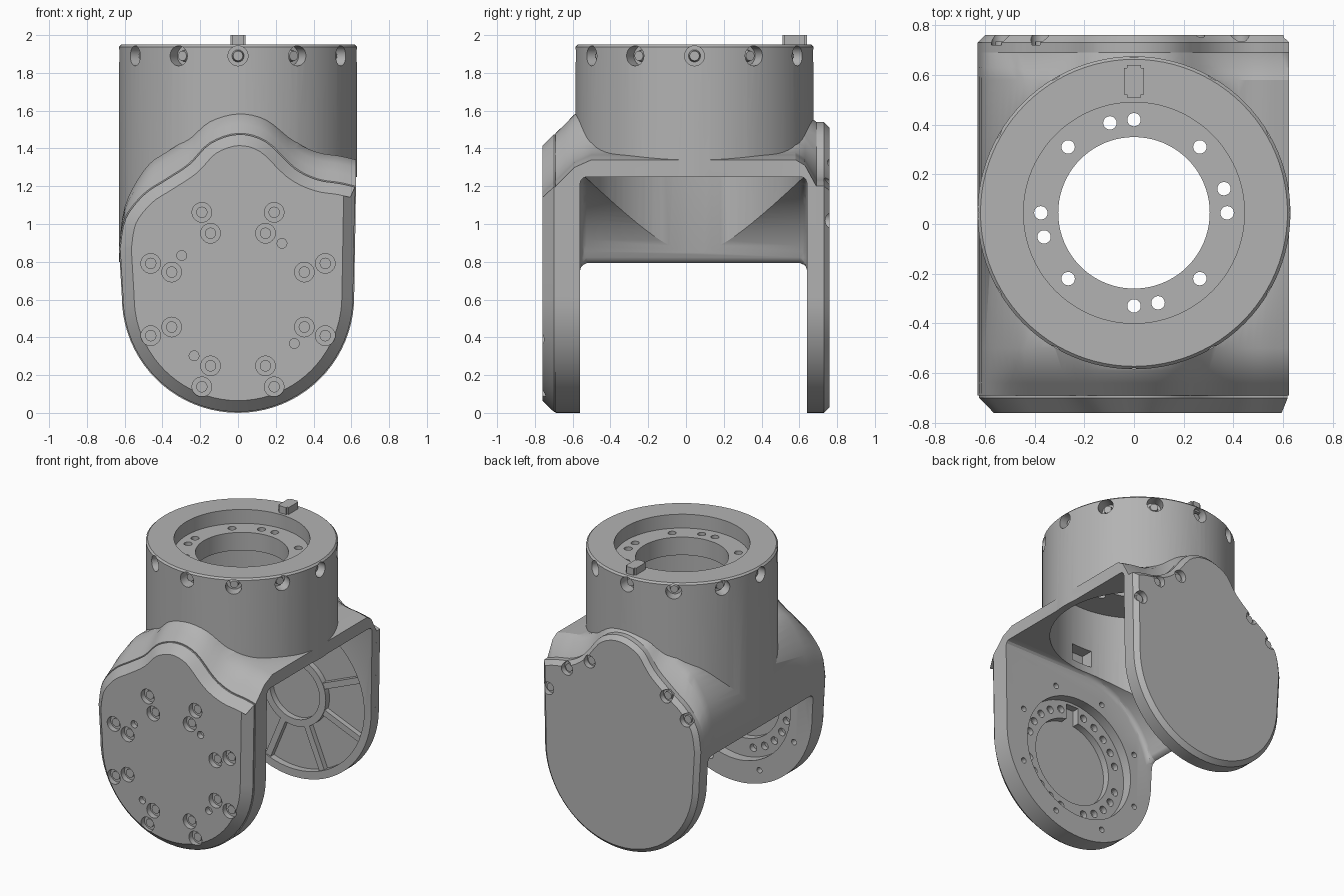
import bpy, bmesh
from math import sin, cos, pi, radians
from mathutils import Vector, Matrix

if "Cube" in bpy.data.objects:
    bpy.data.objects.remove(bpy.data.objects["Cube"])

grey = bpy.data.materials.new("machined grey")
grey.use_nodes = True
grey.diffuse_color = (0.45, 0.45, 0.45, 1)
grey.node_tree.nodes["Principled BSDF"].inputs["Base Color"].default_value = grey.diffuse_color

X, Y, Z = (1, 0, 0), (0, 1, 0), (0, 0, 1)
CY = 0.045    # centre of the upper collar along y
PIVOT = 0.6   # height of the joint axis


def make(name, bm):
    bmesh.ops.recalc_face_normals(bm, faces=bm.faces)
    mesh = bpy.data.meshes.new(name)
    bm.to_mesh(mesh)
    bm.free()
    mesh.materials.append(grey)
    ob = bpy.data.objects.new(name, mesh)
    bpy.context.collection.objects.link(ob)
    return ob


def apply(ob, mod):
    bpy.context.view_layer.objects.active = ob
    bpy.ops.object.modifier_apply(modifier=mod.name)


def combine(ob, bm, operation="DIFFERENCE", bevel=0):
    tool = make("cutter", bm)
    if bevel:
        b = tool.modifiers.new("round", "BEVEL")
        b.width, b.segments, b.angle_limit = bevel, 3, radians(60)
        apply(tool, b)
    m = ob.modifiers.new("bool", "BOOLEAN")
    m.operation, m.object, m.solver = operation, tool, "EXACT"
    apply(ob, m)
    bpy.data.objects.remove(tool)


def drum(bm, start, axis, r, length, seg=32, r2=None):
    axis = Vector(axis).normalized()
    mid = Vector(start) + axis * length / 2
    mat = Matrix.Translation(mid) @ axis.to_track_quat("Z", "Y").to_matrix().to_4x4()
    bmesh.ops.create_cone(bm, cap_ends=True, segments=seg, radius1=r,
                          radius2=r if r2 is None else r2, depth=length, matrix=mat)


def box(bm, lo, hi, turn=Matrix()):
    lo, hi = Vector(lo), Vector(hi)
    mat = Matrix.Translation((lo + hi) / 2) @ Matrix.Diagonal((*(hi - lo), 1))
    bmesh.ops.create_cube(bm, size=1, matrix=turn @ mat)


def loft(bm, sections):
    """Skin (y, outline) sections, capped at both ends."""
    rings = [[bm.verts.new((x, y, z)) for x, z in pts] for y, pts in sections]
    n = len(rings[0])
    for a, b in zip(rings, rings[1:]):
        for i in range(n):
            bm.faces.new((a[i], a[(i + 1) % n], b[(i + 1) % n], b[i]))
    bm.faces.new(rings[0])
    bm.faces.new(rings[-1][::-1])


def around(r, angles):
    return [(r * cos(radians(a)), PIVOT + r * sin(radians(a))) for a in angles]


def inset(pts, d):
    out = []
    for i, (x, z) in enumerate(pts):
        p, q, c = Vector(pts[i - 1]), Vector(pts[(i + 1) % len(pts)]), Vector((x, z))
        e, f = (c - p).normalized(), (q - c).normalized()
        n = Vector((-e.y - f.y, e.x + f.x)).normalized()
        out.append(tuple(c + n * d / max(0.5, n.dot(Vector((-e.y, e.x))))))
    return out


def raised(pts, h, z0=0.9, span=0.3):
    return [(x, z + h * min(1, max(0, (z - z0) / span))) for x, z in pts]


# Arm outline: round foot, square right shoulder, domed top, sloping left shoulder
top = [(0.625, 1.2), (0.54, 1.22), (0.42, 1.24), (0.3, 1.3), (0.15, 1.44), (0, 1.48),
       (-0.15, 1.43), (-0.26, 1.32), (-0.38, 1.24), (-0.5, 1.16), (-0.6, 1.03), (-0.63, 0.87)]
outline = [(0.615 * cos(a), 0.615 + 0.615 * sin(a))
           for a in [pi + pi * i / 40 for i in range(41)]]
for i in range(len(top) - 1):
    p0, p1, p2, p3 = (Vector(top[min(max(i + k, 0), len(top) - 1)]) for k in (-1, 0, 1, 2))
    for t in (0, 0.25, 0.5, 0.75):
        outline.append(tuple(0.5 * (2 * p1 + (p2 - p0) * t + (2 * p0 - 5 * p1 + 4 * p2 - p3) * t * t
                                    + (3 * p1 - 3 * p2 + p3 - p0) * t ** 3)))
outline.append(top[-1])
back_outline = raised(outline, 0.06, 1.2, 0.2)

# Fork body with the round collar
bm = bmesh.new()
loft(bm, [(-0.69, outline), (-0.64, raised(outline, 0.05)), (-0.59, raised(outline, 0.1)),
          (-0.5, raised(outline, 0.14)), (0.58, raised(outline, 0.14)),
          (0.63, raised(outline, 0.11)), (0.69, back_outline)])
body = make("fork_body", bm)
bm = bmesh.new()
drum(bm, (0, CY, 0.8), Z, 0.63, 1.15, 96)
rim = [e for e in bm.edges if all(v.co.z > 1.9 for v in e.verts)]
bmesh.ops.bevel(bm, geom=rim, offset=0.012, segments=1, affect="EDGES")
combine(body, bm, "UNION")

# Opening between the arms, curved around the joint axis
bm = bmesh.new()
arch = [(0.62 * cos(a), 0.63 + 0.62 * sin(a)) for a in [pi / 2 + i * radians(75) / 24 for i in range(25)]]
arch += [(-1, 0.79), (-1, -0.5), (1, -0.5), (1, 1.25)]
loft(bm, [(-0.56, arch), (0.64, arch)])
combine(body, bm, bevel=0.035)

# Collar bore, throat and flange recess
for r, z, h in ((0.58, 0.5, 1.22), (0.305, 1.5, 0.6), (0.445, 1.85, 0.3)):
    bm = bmesh.new()
    drum(bm, (0, CY, z), Z, r, h, 80)
    combine(body, bm)

# Flange holes, radial screw holes and cable slot
bm = bmesh.new()
screws = bmesh.new()
for a in [45 * i for i in range(8)] + [15 + 90 * i for i in range(4)]:
    drum(bm, (0.375 * cos(radians(a)), CY + 0.375 * sin(radians(a)), 1.6), Z, 0.027, 0.3, 20)
for i in range(12):
    d = Vector((cos(i * pi / 6), sin(i * pi / 6), 0))
    base = Vector((0, CY, 1.89))
    drum(bm, base + d * 0.55, d, 0.053, 0.13, 24)
    drum(screws, base + d * 0.54, d, 0.034, 0.05, 16, 0.026)
box(bm, (-0.08, -0.62, 1.3), (0.08, -0.45, 1.42))
combine(body, bm)

# Bearing seat inside the front arm
bm = bmesh.new()
drum(bm, (0, -0.63, PIVOT), Y, 0.44, 0.2, 64)
combine(body, bm)
bm = bmesh.new()
drum(bm, (0, -0.68, PIVOT), Y, 0.31, 0.2, 64)
for x, z in around(0.375, [15 * i for i in range(24) if i % 6]):
    drum(bm, (x, -0.67, z), Y, 0.027, 0.1, 16)
for x, z in around(0.51, [22.5 + 45 * i for i in range(8)]):
    drum(bm, (x, -0.62, z), Y, 0.02, 0.1, 16)
combine(body, bm)
bm = bmesh.new()
box(bm, (-0.05, -0.68, PIVOT), (0.05, -0.6, 1.02))
combine(body, bm)

# Pocket on the inside of the back arm
bm = bmesh.new()
drum(bm, (0, 0.6, 0.615), Y, 0.56, 0.2, 64)
combine(body, bm)

# Front cover with counterbored screws and pin holes
bm = bmesh.new()
loft(bm, [(-0.76, inset(outline, 0.065)), (-0.7, inset(outline, 0.006)), (-0.688, inset(outline, 0.006))])
front = make("front_cover", bm)
bm = bmesh.new()
for ring, r in ((0.5, 0.052), (0.38, 0.052)):
    for x, z in around(ring, [22.5 + 45 * i for i in range(8)]):
        drum(bm, (x, -0.72, z), (0, -1, 0), r, 0.1, 24)
        drum(screws, (x, -0.71, z), (0, -1, 0), 0.03, 0.025, 16)
for x, z in around(0.378, [52 + 90 * i for i in range(4)]):
    drum(bm, (x, -0.72, z), (0, -1, 0), 0.026, 0.1, 16)
combine(front, bm)

# Back cover with edge screws
bm = bmesh.new()
loft(bm, [(0.688, back_outline), (0.73, back_outline), (0.76, inset(back_outline, 0.03))])
back = make("back_cover", bm)
bm = bmesh.new()
for x, z in ((0.57, 1.02), (0.42, 1.2), (0.24, 1.3), (-0.37, 1.21), (-0.53, 1.08)):
    drum(bm, (x, 0.72, z), Y, 0.045, 0.1, 24)
    drum(screws, (x, 0.71, z), Y, 0.028, 0.025, 16)
combine(back, bm)

# Hub ring and radial ribs of the back arm
bm = bmesh.new()
drum(bm, (0, 0.645, 0.615), Y, 0.25, 0.06, 48)
hub = make("hub_ring", bm)
bm = bmesh.new()
drum(bm, (0, 0.6, 0.615), Y, 0.2, 0.2, 48)
combine(hub, bm)
bm = bmesh.new()
for i in range(8):
    turn = Matrix.Translation((0, 0, 0.615)) @ Matrix.Rotation((i + 0.5) * pi / 4, 4, "Y")
    box(bm, (0.24, 0.65, -0.022), (0.57, 0.7, 0.022), turn)
ribs = make("back_ribs", bm)

# Locating key on the collar
bm = bmesh.new()
box(bm, (-0.04, 0.51, 1.93), (0.04, 0.64, 2.0))
bmesh.ops.bevel(bm, geom=[e for e in bm.edges if abs(e.verts[0].co.z - e.verts[1].co.z) > 0.01],
                offset=0.012, segments=2, affect="EDGES")
key = make("locating_key", bm)

for ob in (body, front, back, hub, ribs, key, make("screws", screws)):
    bpy.ops.object.select_all(action="DESELECT")
    ob.select_set(True)
    bpy.context.view_layer.objects.active = ob
    bpy.ops.object.shade_smooth_by_angle(angle=radians(30))
